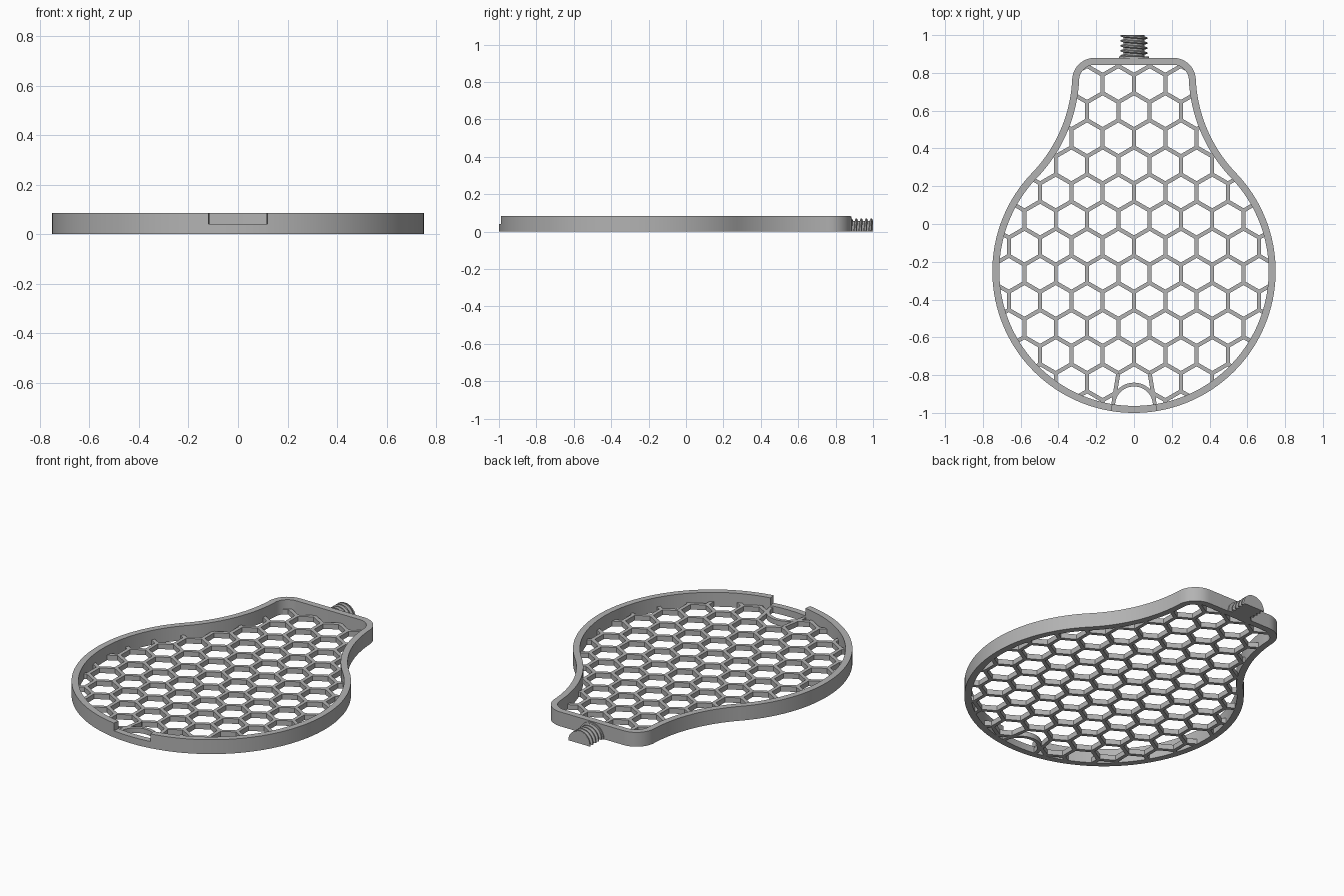
import bpy, bmesh, math
from mathutils import Vector

cube = bpy.data.objects.get("Cube")
if cube:
    bpy.data.objects.remove(cube, do_unlink=True)

grey = bpy.data.materials.new("plain_grey")
grey.use_nodes = True
COLOUR = (0.45, 0.45, 0.45, 1)
grey.diffuse_color = COLOUR
grey.node_tree.nodes["Principled BSDF"].inputs["Base Color"].default_value = COLOUR

RIM_HEIGHT, RIM_WIDTH, NOTCH_HEIGHT = 0.085, 0.037, 0.04
MESH_HEIGHT, BAR = 0.03, 0.021


def finish(name, bm, recalc=True):
    if recalc:
        bmesh.ops.recalc_face_normals(bm, faces=bm.faces[:])
    mesh = bpy.data.meshes.new(name)
    bm.to_mesh(mesh)
    bm.free()
    mesh.materials.append(grey)
    obj = bpy.data.objects.new(name, mesh)
    bpy.context.collection.objects.link(obj)
    bpy.ops.object.select_all(action="DESELECT")
    obj.select_set(True)
    bpy.context.view_layer.objects.active = obj
    bpy.ops.object.shade_smooth_by_angle(angle=math.radians(30))
    return obj


def arc(cx, cy, r, start, end, steps, side=1):
    """Points on an arc, each with its outward normal."""
    out = []
    for i in range(steps + 1):
        a = math.radians(start + (end - start) * i / steps)
        d = Vector((math.cos(a), math.sin(a)))
        out.append((Vector((cx, cy)) + d * r, d * side))
    return out


def flip(path):
    return [(Vector((-p.x, p.y)), Vector((-n.x, n.y))) for p, n in reversed(path)]


def wall(name, path, width, height):
    """Sweep a rectangular wall inward from an open path."""
    bm = bmesh.new()
    rings = []
    for p, n in path:
        q = p - n * width
        rings.append([bm.verts.new((v.x, v.y, z))
                      for v, z in ((p, 0), (p, height), (q, height), (q, 0))])
    for a, b in zip(rings, rings[1:]):
        for k in range(4):
            m = (k + 1) % 4
            bm.faces.new((a[k], a[m], b[m], b[k]))
    bm.faces.new(rings[0])
    bm.faces.new(rings[-1])
    return finish(name, bm)


# Bulb-shaped rim, with a low section at the front notch
notch = math.degrees(math.asin(0.12 / 0.75))
bulge_end = math.degrees(math.atan2(1.05, 1.09))
flare = math.hypot(1.09, 1.05) - 0.75
half = (arc(0, -0.25, 0.75, notch - 90, bulge_end, 56)
        + arc(1.09, 0.8, flare, 180 + bulge_end, 183, 20, -1)[1:]
        + arc(0.2076, 0.76, 0.12, 0, 90, 12))
outline = half + flip(half)
wall("rim", outline, RIM_WIDTH, RIM_HEIGHT)
low_path = arc(0, -0.25, 0.75, -90 - notch, notch - 90, 12)
wall("rim_notch", low_path, RIM_WIDTH, NOTCH_HEIGHT)

# Arch around the finger hole behind the notch
wall("notch_arch", arc(0, -0.96, 0.12, 0, 180, 24), 0.02, MESH_HEIGHT)

# Honeycomb bars, trimmed to the middle of the rim
border = [p - n * RIM_WIDTH * 0.5 for p, n in outline + low_path]


def inside(p):
    hit = False
    for a, b in zip(border, border[1:] + border[:1]):
        if (a.y > p.y) != (b.y > p.y):
            if p.x < a.x + (b.x - a.x) * (p.y - a.y) / (b.y - a.y):
                hit = not hit
    return hit


def trim(a, b):
    """Move b back along the bar until it meets the border."""
    lo, hi = 0.0, 1.0
    for _ in range(12):
        mid = (lo + hi) / 2
        if inside(a.lerp(b, mid)):
            lo = mid
        else:
            hi = mid
    return a.lerp(b, lo)


def add_bar(bm, a, b):
    """Bar with pointed ends, so three bars mitre at each joint."""
    if (b - a).length < BAR * 0.6:
        return
    d = (b - a).normalized()
    n = Vector((-d.y, d.x)) * BAR / 2
    m = d * BAR / 2 / math.sqrt(3)
    poly = (a, a + m - n, b - m - n, b, b - m + n, a + m + n)
    low = [bm.verts.new((p.x, p.y, 0)) for p in poly]
    top = [bm.verts.new((p.x, p.y, MESH_HEIGHT)) for p in poly]
    bm.faces.new(top)
    bm.faces.new(low[::-1])
    for i in (1, 4):
        bm.faces.new((low[i], low[i + 1], top[i + 1], top[i]))


PITCH = 0.1657
ROW = PITCH * math.sqrt(3) / 2
bm = bmesh.new()
for row in range(-8, 9):
    for col in range(-7, 7):
        centre = Vector(((col + 0.5 * (row % 2 == 0)) * PITCH, -0.12 + row * ROW))
        corners = [p for p, _ in arc(centre.x, centre.y, PITCH / math.sqrt(3), 90, -90, 3)]
        for a, b in zip(corners, corners[1:]):
            middle = (a + b) / 2
            if abs(middle.x) < 0.1 and middle.y < -0.8:
                continue
            if inside(a) and inside(b):
                add_bar(bm, a, b)
            elif inside(a):
                add_bar(bm, a, trim(a, b))
            elif inside(b):
                add_bar(bm, b, trim(b, a))
# Slanted struts joining the honeycomb to the arch
for s in (-1, 1):
    add_bar(bm, Vector((s * PITCH / 2, -0.79)), Vector((s * 0.108, -0.94)))
finish("honeycomb", bm, recalc=False)

# Half-round threaded stub, flat underneath
THREAD, START, END = 0.0265, 0.86, 1.0
tooth = ((0, 0.056), (0.35, 0.056), (0.55, 0.071), (0.8, 0.071))
bm = bmesh.new()
columns = []
STEPS = 24
for i in range(STEPS + 1):
    t = math.pi * i / STEPS
    ring = []
    for turn in range(-1, 7):
        for part, r in tooth:
            y = START + THREAD * (turn + part + i / STEPS / 2)
            y = min(max(y, START), END)
            ring.append(bm.verts.new((r * math.cos(t), y, r * math.sin(t))))
    columns.append(ring)
for a, b in zip(columns, columns[1:] + columns[:1]):
    for k in range(len(a) - 1):
        bm.faces.new((a[k], a[k + 1], b[k + 1], b[k]))
bm.faces.new([c[0] for c in columns])
bm.faces.new([c[-1] for c in columns])
bmesh.ops.dissolve_degenerate(bm, dist=0.00001, edges=bm.edges[:])
finish("threaded_stub", bm)

# Thin collar where the stub meets the rim
bm = bmesh.new()
rings = [[bm.verts.new((p.x, y, p.y)) for p, _ in arc(0, 0, 0.08, 0, 180, STEPS)]
         for y in (0.87, 0.886)]
for k in range(STEPS + 1):
    m = (k + 1) % (STEPS + 1)
    bm.faces.new((rings[0][k], rings[0][m], rings[1][m], rings[1][k]))
for ring in rings:
    bm.faces.new(ring)
finish("stub_collar", bm)
